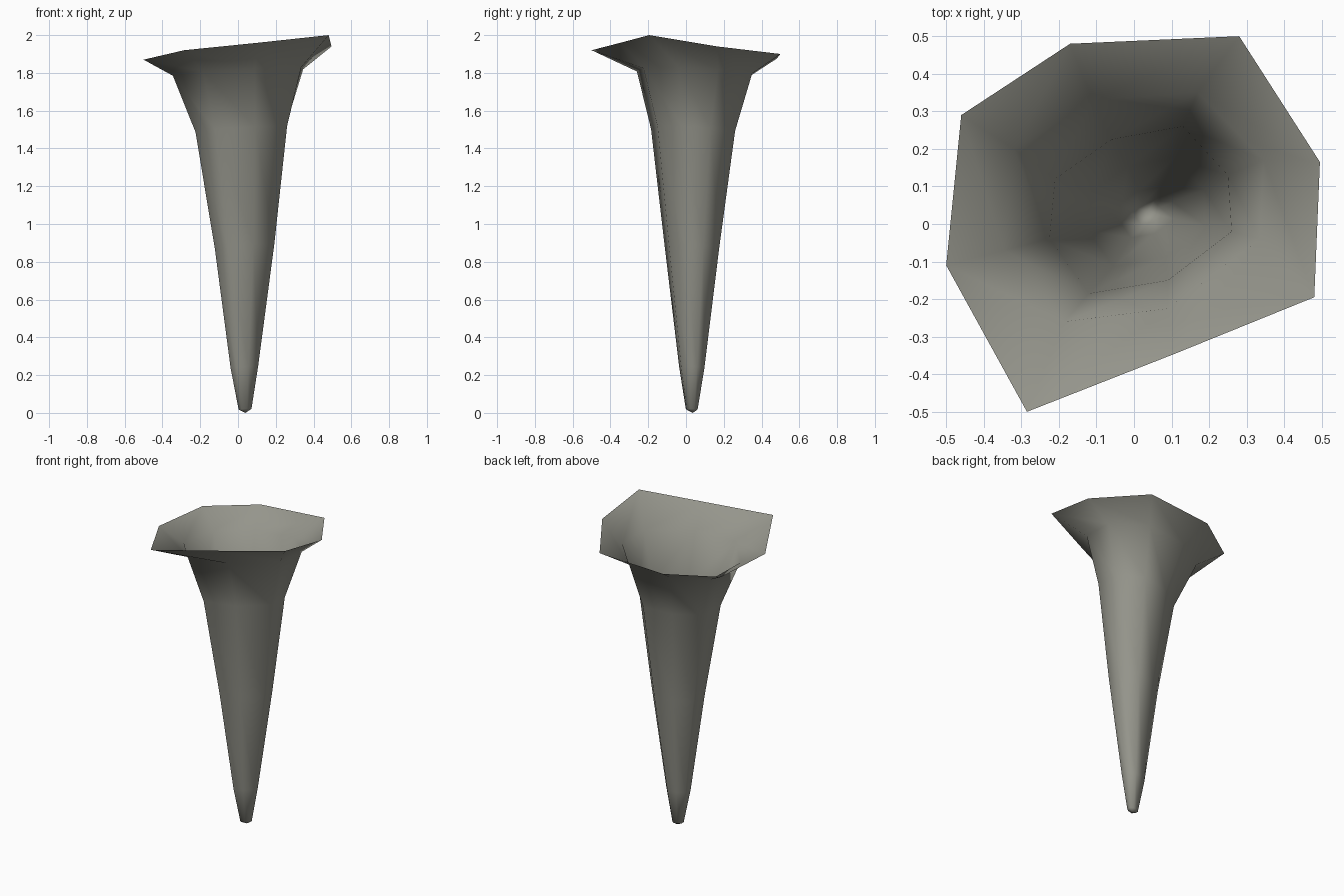
import bpy
import bmesh
from mathutils import Vector

cube = bpy.data.objects.get("Cube")
if cube:
    bpy.data.objects.remove(cube, do_unlink=True)

# Weathered stone colour
stone = bpy.data.materials.new("grey_stone")
stone.use_nodes = True
stone_colour = (0.30, 0.30, 0.26, 1)
stone.diffuse_color = stone_colour
stone.node_tree.nodes["Principled BSDF"].inputs["Base Color"].default_value = stone_colour

# Irregular eight-sided outlines: flared rim, neck, and shoulder
rim = [(0.28, 0.5, 1.90), (-0.17, 0.48, 1.875), (-0.46, 0.29, 1.86), (-0.5, -0.11, 1.87),
       (-0.285, -0.5, 1.92), (0.11, -0.345, 1.96), (0.48, -0.195, 2.0), (0.495, 0.165, 1.94)]
neck = [(0.17, 0.35), (-0.11, 0.33), (-0.32, 0.2), (-0.345, -0.07),
        (-0.185, -0.26), (0.09, -0.225), (0.335, -0.04), (0.345, 0.17)]
shoulder = [(0.13, 0.26), (-0.06, 0.225), (-0.21, 0.12), (-0.225, -0.04),
            (-0.12, -0.185), (0.09, -0.15), (0.26, -0.02), (0.25, 0.13)]


def tilted(outline, z):
    """Lift an outline to a height, leaning like the rim."""
    return [(x, y, z + 0.07 * x - 0.06 * y) for x, y in outline]


def shrunk(scale, cx, cy, z):
    """Smaller copy of the shoulder outline for the tapering shaft."""
    return tilted([(cx + (x - 0.015) * scale, cy + (y - 0.035) * scale)
                   for x, y in shoulder], z)


rings = [rim, tilted(neck, 1.805), tilted(shoulder, 1.5),
         shrunk(0.65, 0.033, 0.03, 0.88),
         shrunk(0.3, 0.033, 0.03, 0.24),
         shrunk(0.14, 0.037, 0.03, 0.018)]

# Open spike: bridge the rings and close the tip
bm = bmesh.new()
loops = [[bm.verts.new(Vector(p)) for p in ring] for ring in rings]
count = len(rim)
for upper, lower in zip(loops, loops[1:]):
    for i in range(count):
        j = (i + 1) % count
        bm.faces.new((upper[i], lower[i], lower[j], upper[j]))
tip = bm.verts.new((0.04, 0.035, 0))
for i in range(count):
    bm.faces.new((loops[-1][i], tip, loops[-1][(i + 1) % count]))
for face in bm.faces:
    face.smooth = True

mesh = bpy.data.meshes.new("stone_spike")
bm.to_mesh(mesh)
bm.free()
mesh.materials.append(stone)
spike = bpy.data.objects.new("stone_spike", mesh)
bpy.context.collection.objects.link(spike)
